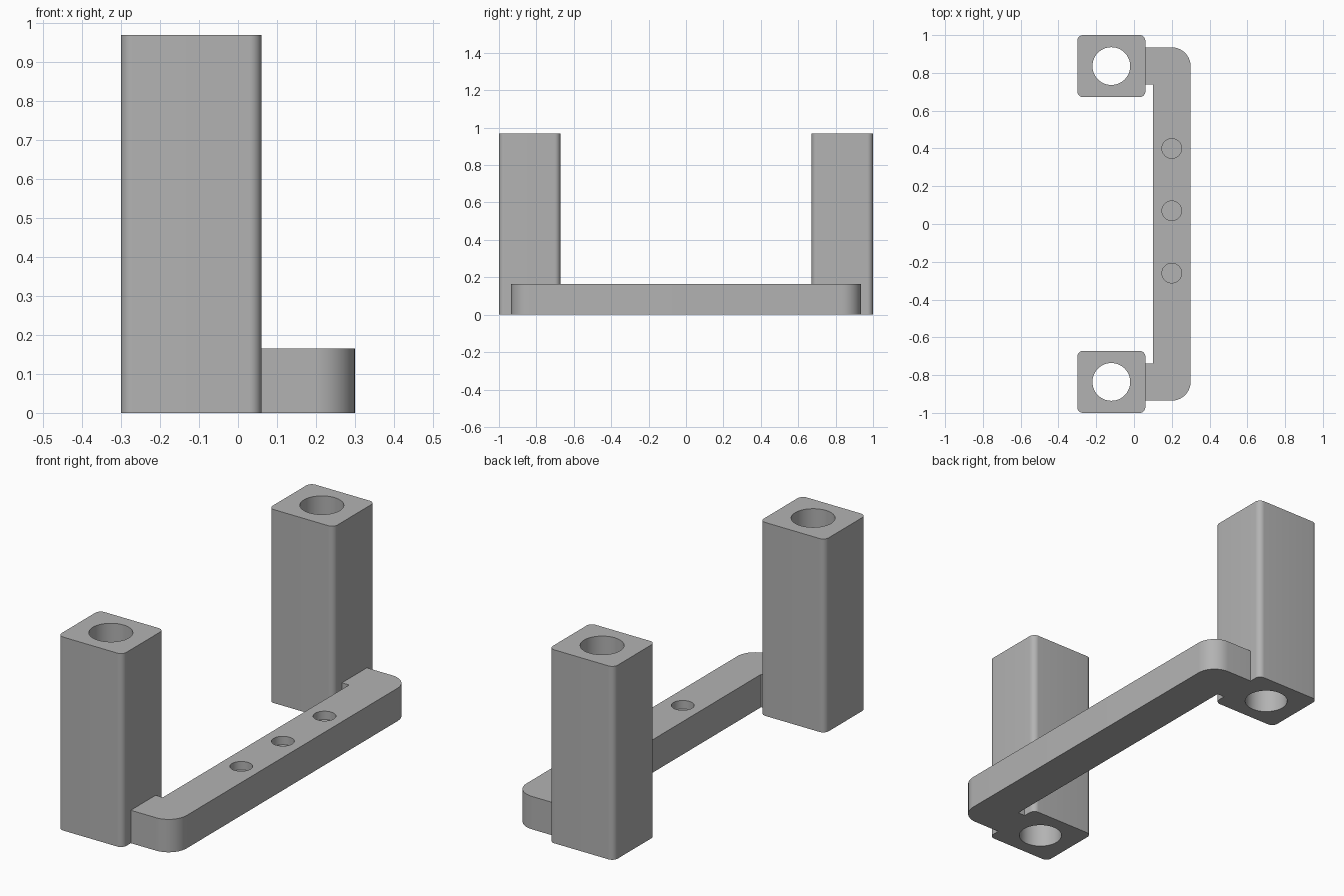
import bpy
import bmesh
from math import sin, cos, pi, radians

cube = bpy.data.objects.get("Cube")
if cube:
    bpy.data.objects.remove(cube, do_unlink=True)

grey = bpy.data.materials.new("light_grey")
grey.use_nodes = True
grey.diffuse_color = (0.45, 0.45, 0.45, 1)
grey.node_tree.nodes["Principled BSDF"].inputs["Base Color"].default_value = (0.45, 0.45, 0.45, 1)


def rounded(corners, steps=10):
    """Outline through (x, y, radius) corners, given counter-clockwise."""
    from mathutils import Vector
    points = []
    for i, (x, y, r) in enumerate(corners):
        p = Vector((x, y))
        if r == 0:
            points.append(p)
            continue
        a = (Vector(corners[i - 1][:2]) - p).normalized()
        b = (Vector(corners[(i + 1) % len(corners)][:2]) - p).normalized()
        centre = p + (a + b) * r
        for s in range(steps + 1):
            t = s / steps * pi / 2
            points.append(centre - b * r * cos(t) - a * r * sin(t))
    return points


def prism(name, outline, z0, z1):
    """Extrude a flat outline from z0 to z1."""
    bm = bmesh.new()
    face = bm.faces.new([bm.verts.new((x, y, z0)) for x, y in outline])
    top = bmesh.ops.extrude_face_region(bm, geom=[face])["geom"]
    moved = [v for v in top if isinstance(v, bmesh.types.BMVert)]
    bmesh.ops.translate(bm, verts=moved, vec=(0, 0, z1 - z0))
    bmesh.ops.recalc_face_normals(bm, faces=bm.faces)
    mesh = bpy.data.meshes.new(name)
    bm.to_mesh(mesh)
    bm.free()
    mesh.materials.append(grey)
    obj = bpy.data.objects.new(name, mesh)
    bpy.context.collection.objects.link(obj)
    return obj


def activate(obj):
    bpy.ops.object.select_all(action='DESELECT')
    obj.select_set(True)
    bpy.context.view_layer.objects.active = obj


def drill(obj, x, y, radius, z0, z1, sides=48):
    """Cut a round vertical hole."""
    ring = [(x + radius * cos(2 * pi * i / sides), y + radius * sin(2 * pi * i / sides))
            for i in range(sides)]
    cutter = prism("hole_cutter", ring, z0, z1)
    cutter.hide_render = True
    mod = obj.modifiers.new("hole", 'BOOLEAN')
    mod.operation = 'DIFFERENCE'
    mod.solver = 'EXACT'
    mod.object = cutter
    activate(obj)
    bpy.ops.object.modifier_apply(modifier=mod.name)
    bpy.data.objects.remove(cutter, do_unlink=True)


def smooth(obj):
    activate(obj)
    bpy.ops.object.shade_smooth_by_angle(angle=radians(30))


# Upright posts with a round bore right through
for name, y in (("front_post", -0.836), ("back_post", 0.836)):
    w, e, s, n, r = -0.3, 0.06, y - 0.164, y + 0.164, 0.03
    post = prism(name, rounded([(w, s, r), (e, s, r), (e, n, r), (w, n, r)]), 0, 0.97)
    drill(post, -0.12, y, 0.1, -0.1, 1.1)
    smooth(post)

# Low bar with short arms running into the posts
bar = prism("connecting_bar", rounded([
    (0.05, -0.935, 0), (0.3, -0.935, 0.1), (0.3, 0.935, 0.1), (0.05, 0.935, 0),
    (0.05, 0.738, 0), (0.1, 0.738, 0), (0.1, -0.738, 0), (0.05, -0.738, 0)]), 0, 0.165)

# Shallow blind holes along the bar
for y in (-0.26, 0.07, 0.4):
    drill(bar, 0.2, y, 0.052, 0.123, 0.3)
smooth(bar)
